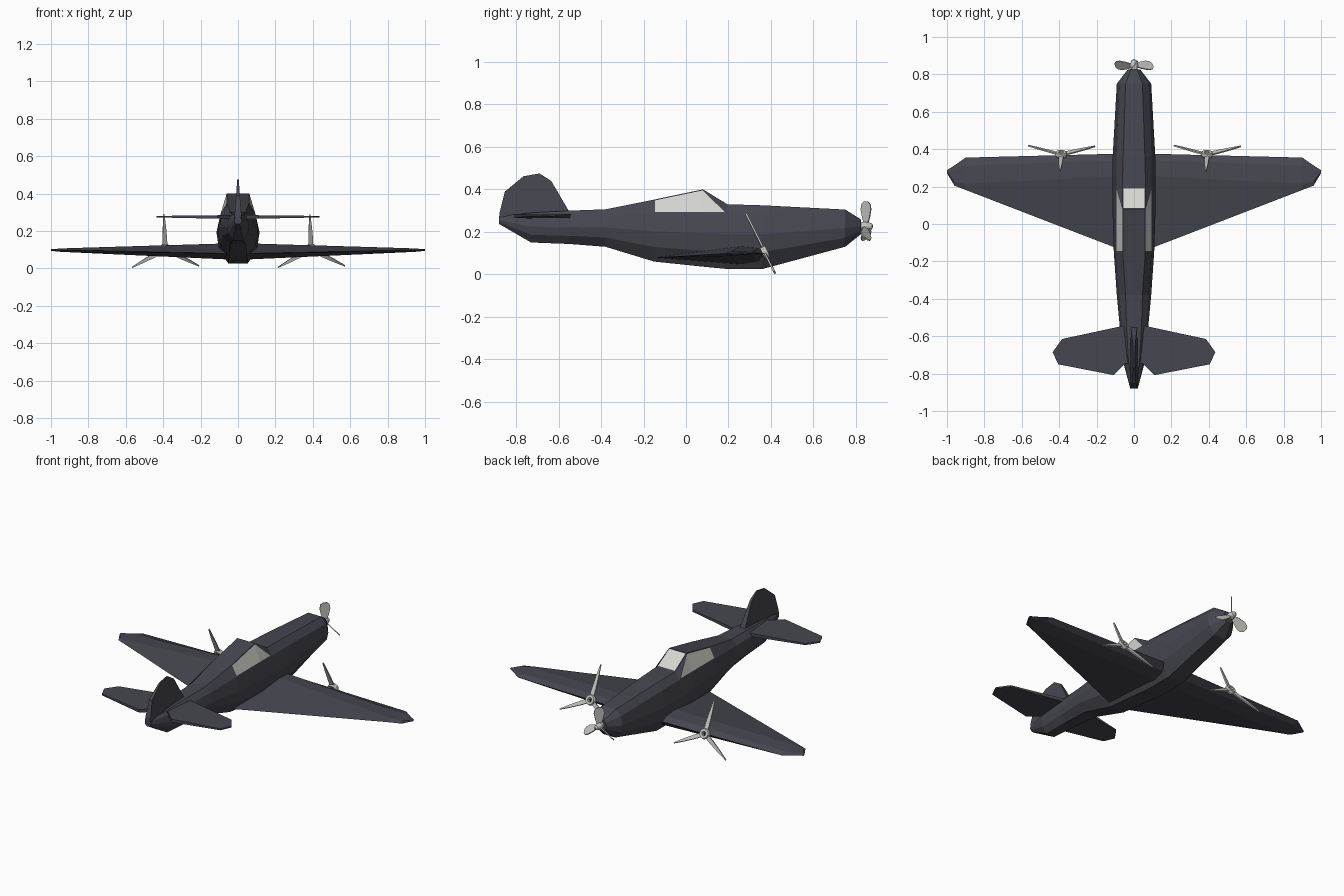
import bpy, bmesh, math
from mathutils import Matrix, Vector

if "Cube" in bpy.data.objects:
    bpy.data.objects.remove(bpy.data.objects["Cube"])


def material(name, rgb):
    m = bpy.data.materials.new(name)
    m.diffuse_color = (*rgb, 1)
    m.use_nodes = True
    m.node_tree.nodes["Principled BSDF"].inputs["Base Color"].default_value = m.diffuse_color
    return m


DARK = material("dark_slate", (0.062, 0.062, 0.08))
GLASS = material("pale_glass", (0.66, 0.66, 0.64))
METAL = material("light_metal", (0.56, 0.56, 0.54))


def finish(bm, name, *mats, normals=True):
    if normals:
        bmesh.ops.recalc_face_normals(bm, faces=bm.faces)
    me = bpy.data.meshes.new(name)
    bm.to_mesh(me)
    bm.free()
    for m in mats:
        me.materials.append(m)
    ob = bpy.data.objects.new(name, me)
    bpy.context.collection.objects.link(ob)
    return ob


def prism(bm, a, b):
    """Closed solid between two matching outlines."""
    va, vb = [bm.verts.new(p) for p in a], [bm.verts.new(p) for p in b]
    n = len(va)
    bm.faces.new(va)
    bm.faces.new(vb[::-1])
    for i in range(n):
        bm.faces.new((va[i], vb[i], vb[(i + 1) % n], va[(i + 1) % n]))


# Fuselage stations: y, top z, roof half width, shoulder z, shoulder half width,
# widest half width, bottom z
STATIONS = [
    (-0.88, 0.275, 0.010, 0.268, 0.017, 0.020, 0.237),
    (-0.73, 0.290, 0.030, 0.270, 0.050, 0.060, 0.150),
    (-0.55, 0.300, 0.040, 0.270, 0.066, 0.076, 0.143),
    (-0.38, 0.306, 0.045, 0.275, 0.078, 0.092, 0.130),
    (-0.15, 0.352, 0.060, 0.288, 0.094, 0.108, 0.060),
    (0.08, 0.400, 0.060, 0.288, 0.094, 0.115, 0.036),
    (0.195, 0.330, 0.062, 0.288, 0.094, 0.115, 0.025),
    (0.36, 0.325, 0.058, 0.288, 0.094, 0.114, 0.025),
    (0.75, 0.305, 0.045, 0.270, 0.078, 0.092, 0.130),
    (0.825, 0.258, 0.017, 0.245, 0.028, 0.034, 0.190),
]


def ring(y, zt, a, zs, b, w, zb):
    zm = zb + 0.6 * (zs - zb) + 0.02 * (zt - zb)
    zl = zb + 0.3 * (zs - zb)
    half = [(a, zt), (b, zs), (w, zm), (w * 0.88, zl), (w * 0.45, zb)]
    return [(x, y, z) for x, z in half] + [(-x, y, z) for x, z in half[::-1]]


bm = bmesh.new()
rings = [[bm.verts.new(p) for p in ring(*s)] for s in STATIONS]
windows = {"left": [], "right": [], "front": []}
for k, (r0, r1) in enumerate(zip(rings, rings[1:])):
    for i in range(10):
        j = (i + 1) % 10
        if k == 5 and i in (0, 8):      # slanted front edge of the side window
            top, sh = (i, j) if i == 0 else (j, i)
            f = bm.faces.new((r0[top], r0[sh], r1[sh]))
            bm.faces.new((r0[top], r1[sh], r1[top]))
        else:
            f = bm.faces.new((r0[i], r0[j], r1[j], r1[i]))
        if k in (4, 5) and i in (0, 8):
            windows["right" if i == 0 else "left"].append(f)
        if k == 5 and i == 9:
            windows["front"].append(f)
bm.faces.new(rings[0])
bm.faces.new(rings[-1])
bmesh.ops.recalc_face_normals(bm, faces=bm.faces)
# Inset cockpit windows
for faces in windows.values():
    bmesh.ops.inset_region(bm, faces=faces, thickness=0.005, use_even_offset=True)
    for f in faces:
        f.material_index = 1
finish(bm, "fuselage", DARK, GLASS)

# Wings: x, leading y, crest y, trailing y, leading z, crest z, trailing z, bottom z
WING = [
    (0.00, 0.378, 0.26, -0.165, 0.100, 0.135, 0.078, 0.045),
    (0.90, 0.355, 0.215, 0.182, 0.099, 0.108, 0.098, 0.086),
    (0.96, 0.313, 0.225, 0.205, 0.099, 0.105, 0.098, 0.089),
    (1.00, 0.288, 0.278, 0.272, 0.099, 0.102, 0.098, 0.094),
]
for side, sx in (("right", 1), ("left", -1)):
    bm = bmesh.new()
    secs = []
    for x, yl, yc, yt, zl, zc, zt, zb in WING:
        pts = [(yl, zl), (yl + (yc - yl) * 0.3, zl + (zc - zl) * 0.75), (yc, zc),
               (yt, zt), (yc, zb), (yl + (yc - yl) * 0.3, zl + (zb - zl) * 0.7)]
        secs.append([bm.verts.new((sx * x, y, z)) for y, z in pts])
    for a, b in zip(secs, secs[1:]):
        for i in range(6):
            j = (i + 1) % 6
            bm.faces.new((a[i], a[j], b[j], b[i]))
    bm.faces.new(secs[0])
    bm.faces.new(secs[-1])
    finish(bm, side + "_wing", DARK)

    # Tailplane half
    plan = [(0, -0.535), (0.06, -0.545), (0.385, -0.615), (0.435, -0.685),
            (0.405, -0.75), (0.11, -0.808), (0.045, -0.745), (0, -0.745)]
    bm = bmesh.new()

    def skin(s):
        return [(sx * x, y, 0.274 + 0.005 * x + s * (0.011 - 0.016 * x)) for x, y in plan]
    prism(bm, skin(1), skin(-1))
    finish(bm, side + "_tailplane", DARK)

# Tail fin and rudder, thinner towards the top
fin = [(-0.88, 0.25), (-0.878, 0.29), (-0.853, 0.39), (-0.765, 0.462), (-0.69, 0.475),
       (-0.635, 0.44), (-0.55, 0.295), (-0.55, 0.25)]
bm = bmesh.new()
prism(bm, *[[(s * (0.004 + 0.075 * (0.475 - z)), y, z) for y, z in fin] for s in (1, -1)])
finish(bm, "tail_fin", DARK)


def propeller(name, centre, tilt, spin, pitch, outline, thick, hub):
    """Three blades from a (radius, half width) outline, plus a hub."""
    bm = bmesh.new()
    base = Matrix.Translation(centre) @ Matrix.Rotation(tilt, 4, 'X')
    loop = [(w, r) for r, w in outline] + [(-w, r) for r, w in outline[::-1]]
    for k in range(3):
        m = (base @ Matrix.Rotation(spin + k * math.tau / 3, 4, 'Y')
             @ Matrix.Rotation(pitch, 4, 'Z'))
        prism(bm, *[[m @ Vector((w, s * thick / 2, r)) for w, r in loop] for s in (1, -1)])
    # Hub turned from a (radius, y) profile
    n = 12
    rows = [[bm.verts.new(base @ Vector((r * math.cos(t * math.tau / n), y,
             r * math.sin(t * math.tau / n)))) for t in range(n)] for r, y in hub]
    for a, b in zip(rows, rows[1:] + rows[:1]):
        for t in range(n):
            u = (t + 1) % n
            bm.faces.new((a[t], a[u], b[u], b[t]))
    finish(bm, name, METAL)


# Nose propeller with broad pitched paddles
propeller("nose_propeller", (0, 0.848, 0.226), 0, 0, math.radians(50),
          [(0.01, 0.010), (0.04, 0.022), (0.08, 0.031), (0.105, 0.026), (0.116, 0.012)],
          0.006, [(0.003, -0.03), (0.018, -0.03), (0.022, 0), (0.014, 0.028), (0.003, 0.033)])

# Wing propellers with slim blades and ring hubs, leaning back
for side, sx in (("right", 1), ("left", -1)):
    propeller(side + "_wing_propeller", (sx * 0.39, 0.372, 0.102), math.radians(26),
              math.radians(-1.5), 0.15,
              [(0.02, 0.013), (0.07, 0.012), (0.14, 0.008), (0.207, 0.002)],
              0.008, [(0.013, -0.012), (0.028, -0.012), (0.032, 0), (0.028, 0.014), (0.013, 0.014)])
